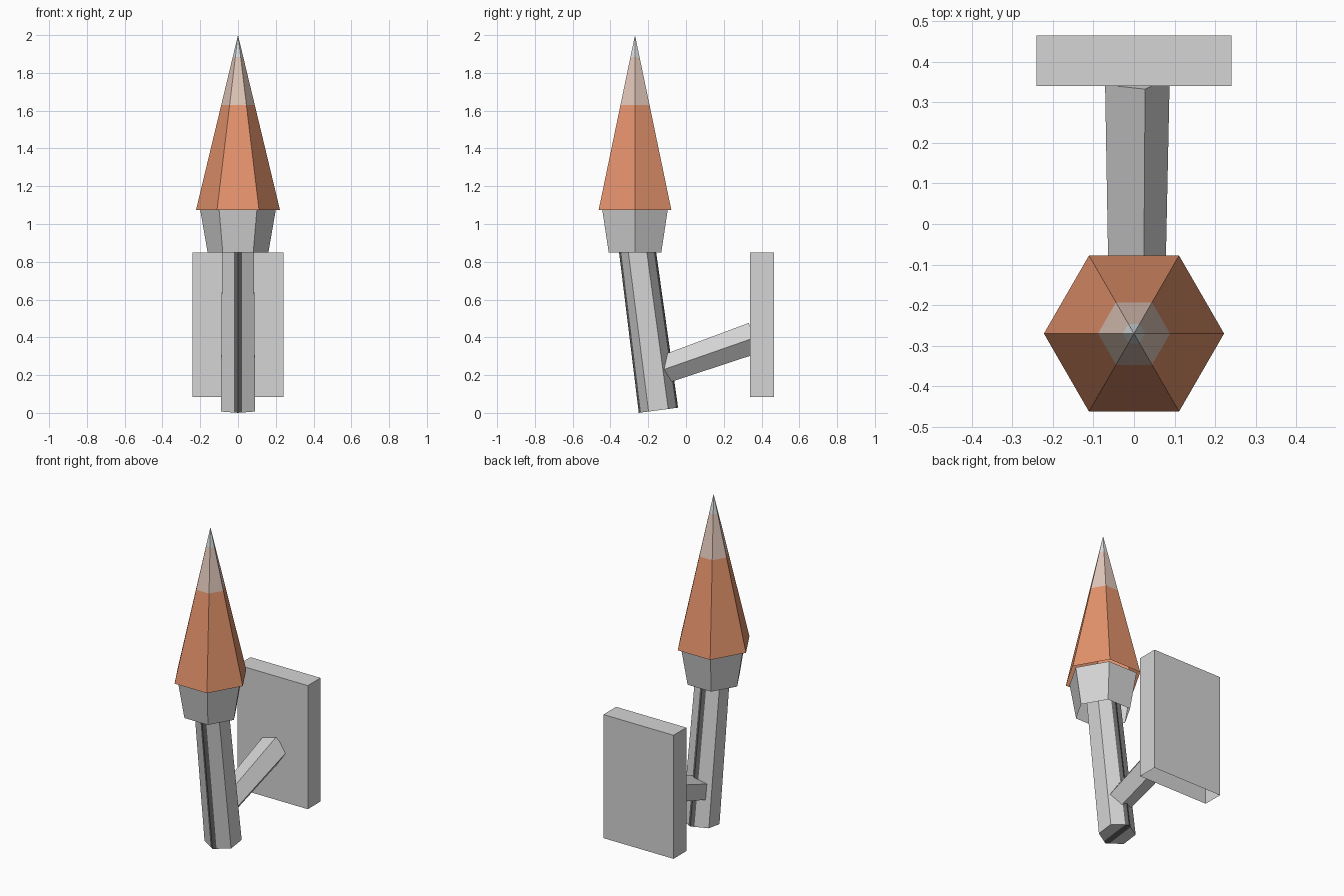
import bpy, bmesh, math
from mathutils import Vector

if "Cube" in bpy.data.objects:
    bpy.data.objects.remove(bpy.data.objects["Cube"])


def mat(name, rgb):
    m = bpy.data.materials.new(name)
    m.diffuse_color = (*rgb, 1)
    m.use_nodes = True
    m.node_tree.nodes["Principled BSDF"].inputs["Base Color"].default_value = m.diffuse_color
    return m


GREY = mat("light_grey", (0.66, 0.66, 0.66))
DARK = mat("dark_grey", (0.13, 0.13, 0.13))
ORANGE = mat("orange", (0.77, 0.29, 0.15))
PALE = mat("pale_pink", (0.74, 0.56, 0.48))
TIP = mat("tip_grey", (0.70, 0.73, 0.74))


def finish(name, bm, mats):
    bmesh.ops.recalc_face_normals(bm, faces=bm.faces)
    me = bpy.data.meshes.new(name)
    bm.to_mesh(me)
    bm.free()
    for m in mats:
        me.materials.append(m)
    ob = bpy.data.objects.new(name, me)
    bpy.context.collection.objects.link(ob)
    return ob


def tube(rings, sides, phase=0.0, cap_start=False, cap_end=False):
    """Loft polygon rings (centre, radius) along an axis lying in the yz plane."""
    bm = bmesh.new()
    d = (Vector(rings[-1][0]) - Vector(rings[0][0])).normalized()
    u = Vector((1, 0, 0))
    v = d.cross(u)
    loops = []
    for c, r in rings:
        if r == 0:
            loops.append([bm.verts.new(c)] * sides)
            continue
        angles = [phase + 2 * math.pi * i / sides for i in range(sides)]
        loops.append([bm.verts.new(Vector(c) + r * (math.cos(a) * u + math.sin(a) * v))
                      for a in angles])
    for a, b in zip(loops, loops[1:]):
        for i in range(sides):
            j = (i + 1) % sides
            quad = [a[i], a[j], b[j], b[i]]
            bm.faces.new(list(dict.fromkeys(quad)))
    if cap_start:
        bm.faces.new(loops[0])
    if cap_end:
        bm.faces.new(loops[-1])
    return bm


# Flame: six-sided cone with colour bands by height
Y = -0.27
BASE, APEX, R = 1.075, 2.0, 0.222
rings = [((0, Y, z), R * (APEX - z) / (APEX - BASE)) for z in (BASE, 1.63, 1.885, APEX)]
bm = tube(rings, 6)
for f in bm.faces:
    z = f.calc_center_median().z
    f.material_index = 0 if z < 1.63 else 1 if z < 1.885 else 2
finish("flame", bm, [ORANGE, PALE, TIP])

# Cup under the flame, open at both ends
finish("cup", tube([((0, Y, 0.85), 0.161), ((0, Y, 1.075), 0.2)], 6), [GREY])

# Leaning shaft with a dark stripe along its front and back edges
bm = tube([((0, -0.146, 0.014), 0.105), ((0, -0.276, 1.0), 0.096)], 6,
          math.pi / 6, True, True)
for x in (-0.02, 0.02):
    bmesh.ops.bisect_plane(bm, geom=bm.verts[:] + bm.edges[:] + bm.faces[:],
                           plane_co=(x, 0, 0), plane_no=(1, 0, 0))
for f in bm.faces:
    f.material_index = int(abs(f.calc_center_median().x) < 0.02)
finish("shaft", bm, [GREY, DARK])

# Five-sided arm from shaft to wall plate
finish("arm", tube([((0, -0.16, 0.215), 0.077), ((0, 0.36, 0.397), 0.088)], 5,
                   0, True, True), [GREY])

# Wall plate, open underneath
bm = bmesh.new()
bmesh.ops.create_cube(bm, size=1)
for v in bm.verts:
    v.co = (v.co.x * 0.48, 0.4025 + v.co.y * 0.125, 0.4675 + v.co.z * 0.765)
bmesh.ops.recalc_face_normals(bm, faces=bm.faces)
bmesh.ops.delete(bm, geom=[f for f in bm.faces if f.normal.z < -0.5], context='FACES_ONLY')
finish("wall_plate", bm, [GREY])
